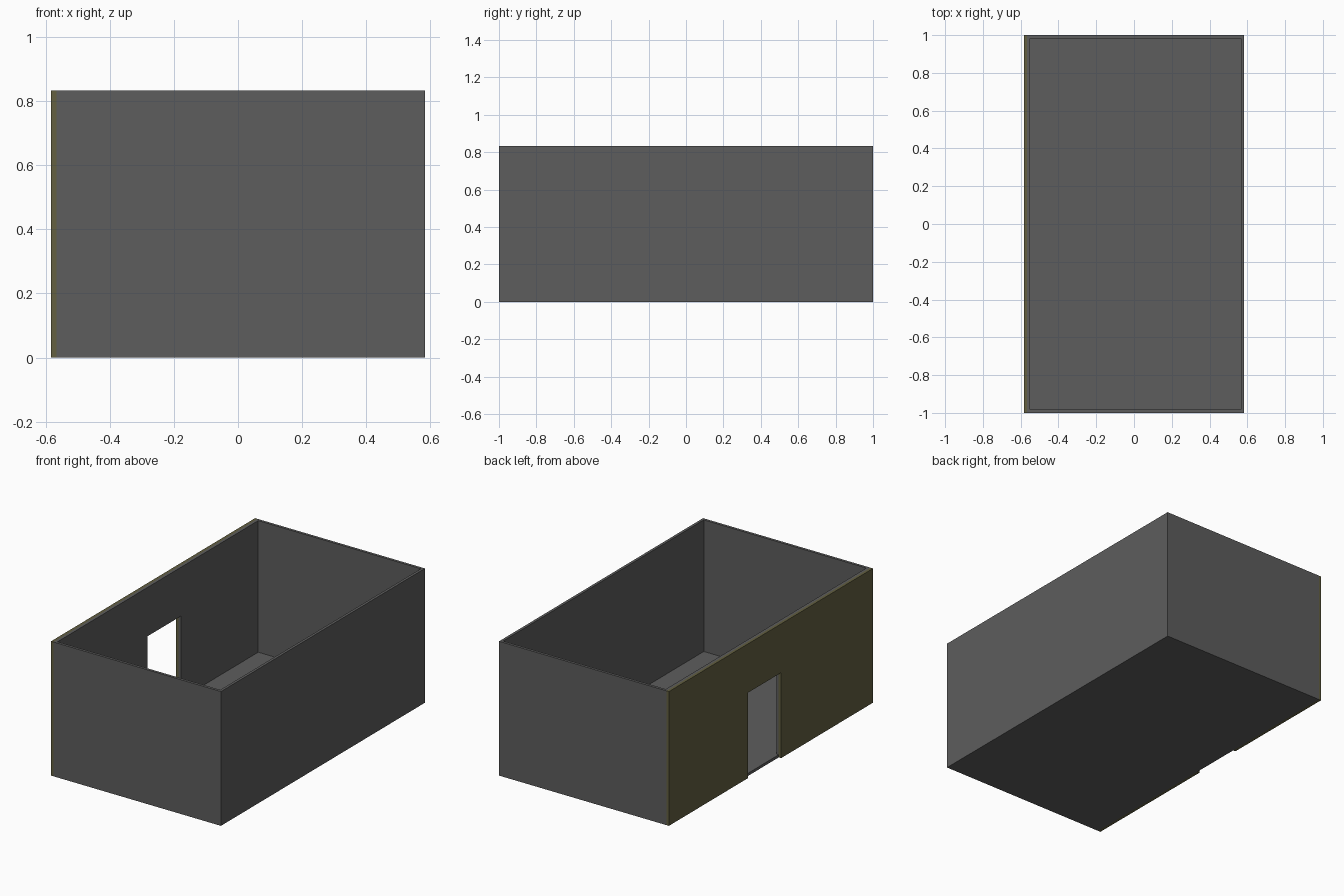
import bpy, bmesh

if "Cube" in bpy.data.objects:
    bpy.data.objects.remove(bpy.data.objects["Cube"])

def material(name, rgb):
    m = bpy.data.materials.new(name)
    m.diffuse_color = (*rgb, 1)
    m.use_nodes = True
    m.node_tree.nodes["Principled BSDF"].inputs["Base Color"].default_value = m.diffuse_color
    return m

grey = material("dark grey", (0.11, 0.11, 0.11))
olive = material("olive", (0.125, 0.115, 0.052))

W, L, H = 0.583, 1.0, 0.833        # half width, half length, height
T = 0.0167                         # panel thickness
FLOOR = 0.0167
DOOR = (-0.10, 0.225, 0.53)        # door y start, y end, top

def box(name, x, y, z, mat):
    bm = bmesh.new()
    bmesh.ops.create_cube(bm, size=1)
    for v in bm.verts:
        v.co = [r[0] if c < 0 else r[1] for c, r in zip(v.co, (x, y, z))]
    me = bpy.data.meshes.new(name)
    bm.to_mesh(me)
    bm.free()
    me.materials.append(mat)
    ob = bpy.data.objects.new(name, me)
    bpy.context.collection.objects.link(ob)
    return ob

def door_wall(name, x0, x1, y0, y1, sill, mat):
    # frame-shaped outline with the doorway, extruded through the wall
    a, b, top = DOOR
    bm = bmesh.new()
    pts = [(y0, 0), (a, 0), (a, top), (b, top), (b, 0), (y1, 0), (y1, H), (y0, H)]
    face = bm.faces.new([bm.verts.new((x0, y, z)) for y, z in pts])
    ext = bmesh.ops.extrude_face_region(bm, geom=[face])
    for v in ext["geom"]:
        if isinstance(v, bmesh.types.BMVert):
            v.co.x = x1
    bmesh.ops.recalc_face_normals(bm, faces=bm.faces)
    me = bpy.data.meshes.new(name)
    bm.to_mesh(me)
    bm.free()
    me.materials.append(mat)
    ob = bpy.data.objects.new(name, me)
    bpy.context.collection.objects.link(ob)

# floor and plain walls
X0 = -W + T
box("floor", (X0, W), (-L, L), (0, FLOOR), grey)
box("right_wall", (W - T, W), (-L, L), (FLOOR, H), grey)
for name, s in (("front_wall", -1), ("back_wall", 1)):
    y = sorted((s * L, s * (L - T)))
    box(name, (X0, W - T), y, (FLOOR, H), grey)

# doorway wall: olive cladding outside, grey lining inside
door_wall("outer_door_wall", -W, X0, -L, L, 0, olive)
door_wall("inner_door_wall", X0, X0 + T, -L + T, L - T, 0, grey)
